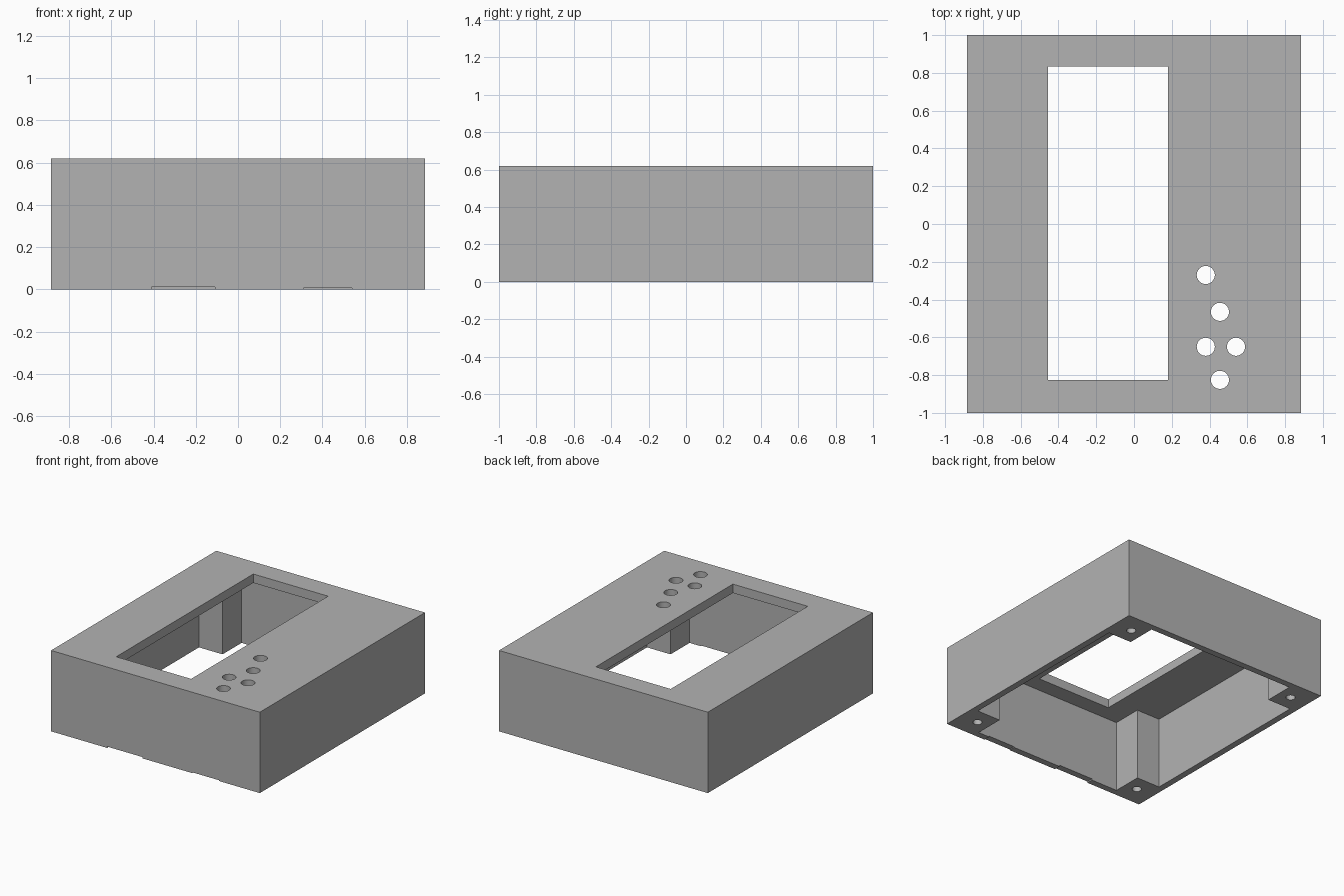
import bpy
import bmesh
from mathutils import Matrix, Vector

if "Cube" in bpy.data.objects:
    bpy.data.objects.remove(bpy.data.objects["Cube"], do_unlink=True)

HX, HY, H = 0.885, 1.0, 0.62       # half width, half depth, height
WALL, CEILING = 0.05, 0.552        # wall thickness, underside of the lid
POST_X, POST_Y = 0.25, 0.28        # post reach from the outer faces

grey = bpy.data.materials.new("plain_grey")
grey.use_nodes = True
colour = (0.45, 0.45, 0.45, 1)
grey.diffuse_color = colour
grey.node_tree.nodes["Principled BSDF"].inputs["Base Color"].default_value = colour


def finish(name, bm):
    bmesh.ops.recalc_face_normals(bm, faces=bm.faces)
    mesh = bpy.data.meshes.new(name)
    bm.to_mesh(mesh)
    bm.free()
    mesh.materials.append(grey)
    obj = bpy.data.objects.new(name, mesh)
    bpy.context.scene.collection.objects.link(obj)
    return obj


def prism(name, outline, low, high):
    bm = bmesh.new()
    face = bm.faces.new([bm.verts.new((x, y, low)) for x, y in outline])
    top = bmesh.ops.extrude_face_region(bm, geom=[face])["geom"]
    verts = [v for v in top if isinstance(v, bmesh.types.BMVert)]
    bmesh.ops.translate(bm, verts=verts, vec=Vector((0, 0, high - low)))
    return finish(name, bm)


def block(name, x0, x1, y0, y1, low, high):
    return prism(name, [(x0, y0), (x1, y0), (x1, y1), (x0, y1)], low, high)


def drill(name, x, y, radius, low, high):
    bm = bmesh.new()
    bmesh.ops.create_cone(bm, cap_ends=True, segments=32, radius1=radius,
                          radius2=radius, depth=high - low,
                          matrix=Matrix.Translation((x, y, (low + high) / 2)))
    return finish(name, bm)


# Enclosure body
body = block("enclosure", -HX, HX, -HY, HY, 0, H)

# Cavity outline: a rectangle with its corners left solid as posts
ix, iy, px, py = HX - WALL, HY - WALL, HX - POST_X, HY - POST_Y
quarter = [(ix, py), (px, py), (px, iy)]
outline = (quarter + [(-x, y) for x, y in reversed(quarter)]
           + [(-x, -y) for x, y in quarter]
           + [(x, -y) for x, y in reversed(quarter)])
cutters = [prism("cavity_cutter", outline, -0.1, CEILING)]

# Display opening in the lid
cutters.append(block("opening_cutter", -0.455, 0.18, -0.825, 0.835, 0.5, 0.7))

# Button holes in the lid
for x, y in [(0.38, -0.27), (0.455, -0.465), (0.38, -0.65), (0.54, -0.65), (0.455, -0.825)]:
    cutters.append(drill("button_cutter", x, y, 0.048, 0.5, 0.7))

# Blind screw holes in the posts
for sx in (-1, 1):
    for sy in (-1, 1):
        cutters.append(drill("screw_cutter", sx * (HX - 0.15), sy * (HY - 0.155),
                             0.033, -0.1, 0.4))

# Shallow notches under the front wall
for x0, x1, top in [(-0.41, -0.11, 0.01), (0.31, 0.54, 0.006)]:
    cutters.append(block("notch_cutter", x0, x1, -1.1, -0.9, -0.1, top))

for cutter in cutters:
    cutter.hide_render = True
    mod = body.modifiers.new(cutter.name, "BOOLEAN")
    mod.operation = "DIFFERENCE"
    mod.solver = "EXACT"
    mod.object = cutter

# Bake the cuts and drop the cutters
bpy.context.view_layer.update()
graph = bpy.context.evaluated_depsgraph_get()
baked = bpy.data.meshes.new_from_object(body.evaluated_get(graph))
body.modifiers.clear()
body.data = baked
for cutter in cutters:
    bpy.data.objects.remove(cutter, do_unlink=True)

bpy.context.view_layer.objects.active = body
body.select_set(True)
bpy.ops.object.shade_smooth_by_angle()
